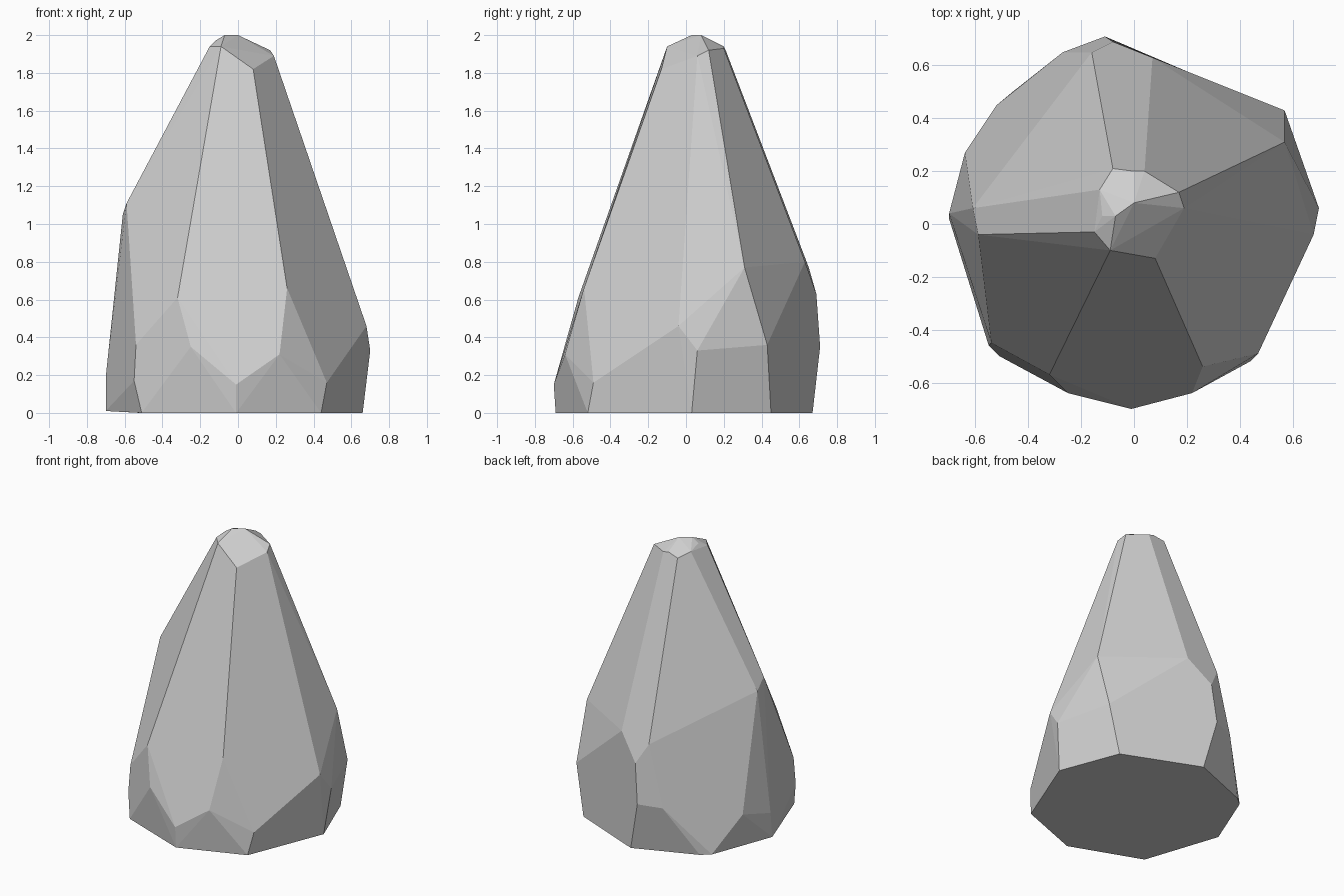
import bpy
import bmesh
import math
from mathutils import Vector

# Remove the default object only
default_object = bpy.data.objects.get("Cube")
if default_object:
    bpy.data.objects.remove(default_object, do_unlink=True)


def make_material(name, grey):
    """One flat colour, visible in the viewport and in a render."""
    material = bpy.data.materials.new(name)
    material.use_nodes = True
    colour = (grey, grey, grey, 1.0)
    material.diffuse_color = colour
    shader = next(n for n in material.node_tree.nodes if n.type == "BSDF_PRINCIPLED")
    shader.inputs["Base Color"].default_value = colour
    shader.inputs["Roughness"].default_value = 0.9
    return material


def faceted_stone(name, corner_rings, material, merge_angle):
    """Wrap a convex faceted skin round rings of corners given in hundredths."""
    bm = bmesh.new()
    for ring in corner_rings:
        for corner in ring:
            bm.verts.new(Vector(corner) / 100)
    hull = bmesh.ops.convex_hull(bm, input=bm.verts[:], use_existing_faces=False)

    # Drop corners that fall inside the skin
    inside = {item for key in ("geom_interior", "geom_unused") for item in hull[key]
              if isinstance(item, bmesh.types.BMVert)}
    bmesh.ops.delete(bm, geom=list(inside), context="VERTS")

    # Join nearly level triangles into broad chipped facets
    bmesh.ops.dissolve_limit(bm, angle_limit=math.radians(merge_angle),
                             verts=bm.verts[:], edges=bm.edges[:])
    bmesh.ops.recalc_face_normals(bm, faces=bm.faces[:])
    for face in bm.faces:
        face.smooth = False

    mesh = bpy.data.meshes.new(name)
    bm.to_mesh(mesh)
    bm.free()
    mesh.materials.append(material)
    stone = bpy.data.objects.new(name, mesh)
    bpy.context.scene.collection.objects.link(stone)
    return stone


# Flat underside, anticlockwise from the front corner
base_ring = [
    (-1, -69, 0), (44, -52, 0), (66, 3, 0), (50, 45, 0), (-3, 67, 0),
    (-46, 50, 0), (-52, 45, 0), (-70, 2, 1), (-51, -50, 0),
]

# Bulging foot, where the lower chips meet the tall facets
foot_ring = [
    (-1, -70, 15), (22, -64, 31), (47, -49, 16), (70, 6, 33), (57, 43, 36),
    (-11, 71, 35), (-27, 65, 34), (-64, 27, 25), (-70, 4, 19),
    (-55, -46, 17), (-54, -45, 36), (-25, -64, 35),
]

# Shoulder, the lower ends of the tall facets
shoulder_ring = [
    (26, -54, 66), (68, -4, 46), (57, 31, 77), (7, 63, 80), (-8, 69, 63),
    (-16, 65, 77), (-61, 6, 105), (-59, -4, 111), (-32, -57, 61),
]

# Blunt chipped tip
tip_ring = [
    (8, -13, 182), (19, 6, 189), (17, 12, 192), (4, 20, 193), (0, 20, 194),
    (-8, 21, 192), (-13, 13, 195), (-15, -3, 194), (-9, -10, 194),
    (-12, 3, 197), (-7, 3, 200), (0, 8, 200),
]

stone_grey = make_material("stone grey", 0.62)
faceted_stone("tapered_rock", [base_ring, foot_ring, shoulder_ring, tip_ring],
              stone_grey, merge_angle=4)
